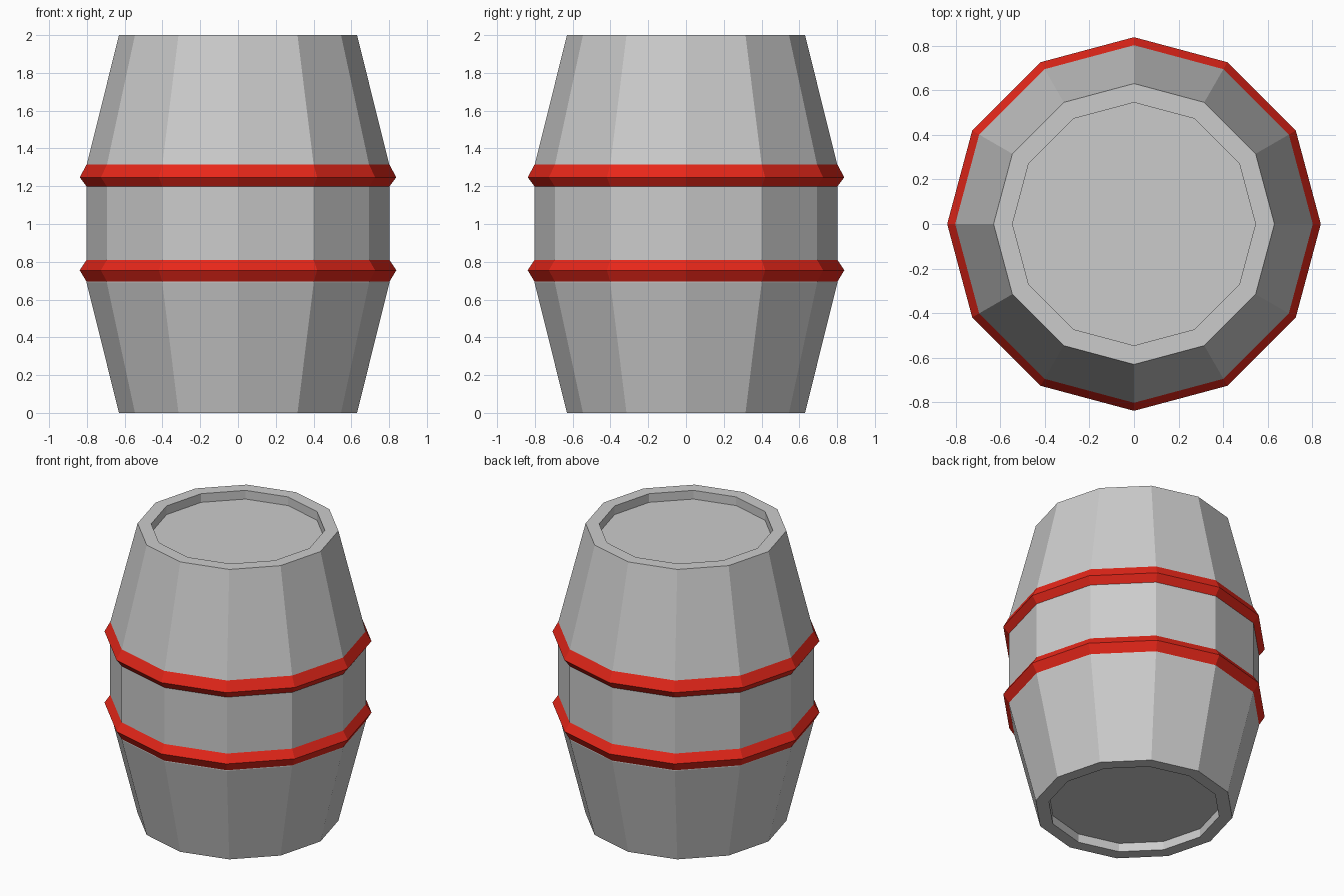
import bpy, bmesh, math

if "Cube" in bpy.data.objects:
    bpy.data.objects.remove(bpy.data.objects["Cube"])

SIDES = 12


def lathe(name, profile, caps=False, material=None):
    """Revolve (radius, z) points, listed bottom to top on the outside, around z."""
    bm = bmesh.new()
    rings = [[bm.verts.new((r * math.cos(2 * math.pi * i / SIDES),
                            r * math.sin(2 * math.pi * i / SIDES), z))
              for i in range(SIDES)] for r, z in profile]
    for low, high in zip(rings, rings[1:]):
        for i in range(SIDES):
            j = (i + 1) % SIDES
            bm.faces.new((low[i], low[j], high[j], high[i]))
    if caps:
        bm.faces.new(rings[0][::-1])
        bm.faces.new(rings[-1])
    mesh = bpy.data.meshes.new(name)
    bm.to_mesh(mesh)
    bm.free()
    if material:
        mesh.materials.append(material)
    obj = bpy.data.objects.new(name, mesh)
    bpy.context.collection.objects.link(obj)
    return obj


red = bpy.data.materials.new("hoop_red")
red.diffuse_color = (0.8, 0.02, 0.01, 1)
red.use_nodes = True
red.node_tree.nodes["Principled BSDF"].inputs["Base Color"].default_value = red.diffuse_color

# Barrel body with a recessed lid at each end
lathe("barrel_body", [(0.545, 0.06), (0.545, 0), (0.63, 0), (0.802, 0.69),
                      (0.802, 1.31), (0.63, 2), (0.545, 2), (0.545, 1.94)], caps=True)

# Ridged hoops, wrapped around the body
for name, z in (("lower_hoop", 0.755), ("upper_hoop", 1.247)):
    lathe(name, [(0.802, z - 0.06 if z < 1 else z - 0.048), (0.838, z),
                 (0.802, z + 0.055 if z < 1 else z + 0.067)], material=red)
